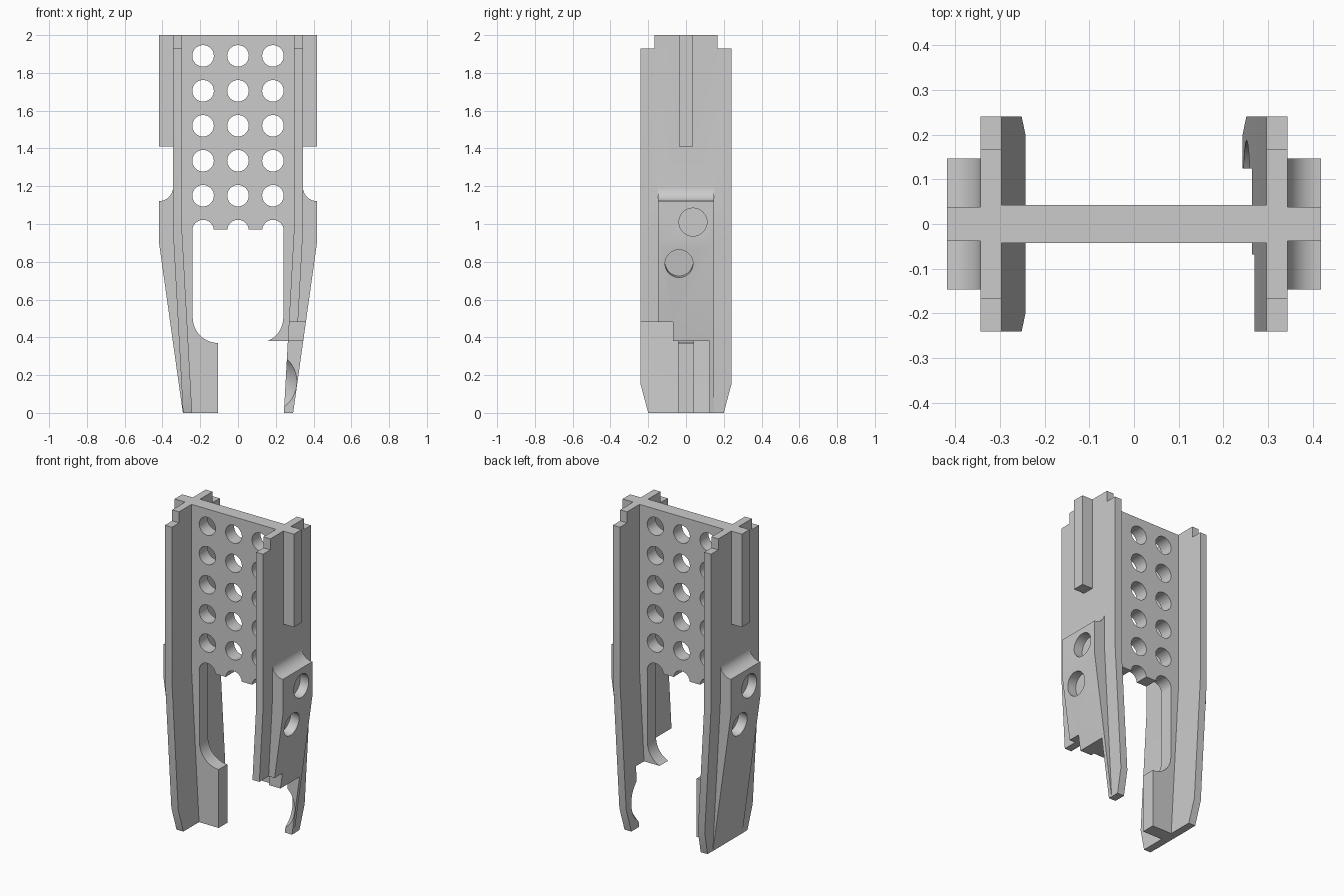
import bpy, bmesh, math
from mathutils import Vector

if "Cube" in bpy.data.objects:
    bpy.data.objects.remove(bpy.data.objects["Cube"])

grey = bpy.data.materials.new("plain grey")
grey.diffuse_color = (0.6, 0.6, 0.6, 1)
grey.use_nodes = True
grey.node_tree.nodes["Principled BSDF"].inputs["Base Color"].default_value = grey.diffuse_color


def finish(bm, name):
    bmesh.ops.recalc_face_normals(bm, faces=bm.faces[:])
    me = bpy.data.meshes.new(name)
    bm.to_mesh(me)
    bm.free()
    me.materials.append(grey)
    ob = bpy.data.objects.new(name, me)
    bpy.context.collection.objects.link(ob)
    return ob


def prism(name, pts, lo, hi, axis="y"):
    """Extrude an XZ profile along y, or a YZ profile along x."""
    bm = bmesh.new()
    place = (lambda a, b, t: (a, t, b)) if axis == "y" else (lambda a, b, t: (t, a, b))
    face = bm.faces.new([bm.verts.new(place(a, b, lo)) for a, b in pts])
    new = bmesh.ops.extrude_face_region(bm, geom=[face])["geom"]
    step = place(0, 0, hi - lo)
    bmesh.ops.translate(bm, vec=step, verts=[v for v in new if isinstance(v, bmesh.types.BMVert)])
    return finish(bm, name)


def box(name, x, y, z):
    return prism(name, [(x[0], z[0]), (x[1], z[0]), (x[1], z[1]), (x[0], z[1])], *y)


def cylinder(name, centre, direction, radius, length):
    bm = bmesh.new()
    bmesh.ops.create_cone(bm, cap_ends=True, segments=40, radius1=radius, radius2=radius, depth=length)
    turn = Vector((0, 0, 1)).rotation_difference(Vector(direction)).to_matrix()
    bmesh.ops.rotate(bm, matrix=turn, verts=bm.verts[:])
    bmesh.ops.translate(bm, vec=centre, verts=bm.verts[:])
    return finish(bm, name)


def combine(target, tool, operation):
    mod = target.modifiers.new("combine", "BOOLEAN")
    mod.operation = operation
    mod.solver = "EXACT"
    mod.object = tool
    bpy.context.view_layer.objects.active = target
    bpy.ops.object.modifier_apply(modifier=mod.name)
    bpy.data.objects.remove(tool, do_unlink=True)


def arc(cx, cz, r, start, end, n=10):
    angles = [math.radians(start + (end - start) * i / n) for i in range(n + 1)]
    return [(cx + r * math.cos(a), cz + r * math.sin(a)) for a in angles]


# Central web: an upside-down U with rounded inner corners
half = [(0.32, 2), (0.32, 0.96), (0.267, 0), (0.105, 0), (0.105, 0.37)]
half += arc(0.105, 0.505, 0.135, -90, 0)[1:] + [(0.24, 0.97)]
frame = prism("frame", half + [(-x, z) for x, z in reversed(half)], -0.043, 0.043)

# Grid of round holes; the lowest row scallops the opening
for x in (-0.185, 0, 0.185):
    for row in range(6):
        combine(frame, cylinder("web_hole", (x, 0, 1.89 - 0.185 * row), (0, 1, 0), 0.057, 0.4),
                "DIFFERENCE")

for s in (-1, 1):
    # Side flange, bent inward, with stepped top and tapered foot
    flange = [(0.344, 2), (0.344, 0.96), (0.291, 0), (0.243, 0), (0.296, 0.96), (0.296, 2)]
    side = prism("side_flange", [(s * x, z) for x, z in flange], -0.3, 0.3)
    edge = [(0.2, 0), (0.24, 0.15), (0.24, 1.93), (0.168, 1.93), (0.168, 2)]
    outline = prism("flange_outline", edge + [(-y, z) for y, z in reversed(edge)], -0.6, 0.6, "x")
    combine(side, outline, "INTERSECT")

    # Outer guide rib
    combine(side, box("rib", sorted((s * 0.32, s * 0.418)), (-0.038, 0.038), (1.41, 2)), "UNION")

    # Grip pad with hollow curved shoulder
    pad = [(0.27, 0), (0.292, 0), (0.418, 0.9)]
    pad += arc(0.418, 1.195, 0.074, 270, 180) + [(0.32, 1.195), (0.32, 0.96)]
    combine(side, prism("grip_pad", [(s * x, z) for x, z in pad], -0.147, 0.147), "UNION")

    # Two blind sockets in each pad
    combine(side, cylinder("upper_socket", (s * 0.418, s * 0.037, 1.01), (1, 0, 0), 0.074, 0.12),
            "DIFFERENCE")
    combine(side, cylinder("lower_socket", (s * 0.4026, -s * 0.037, 0.79), (1, 0, -s * 0.14), 0.074, 0.12),
            "DIFFERENCE")
    combine(frame, side, "UNION")

# Broken right foot: two steps and a round bite
combine(frame, box("front_break", (0.05, 0.6), (-0.4, -0.068), (-0.1, 0.48)), "DIFFERENCE")
combine(frame, box("middle_break", (0.05, 0.6), (-0.1, 0.124), (-0.1, 0.38)), "DIFFERENCE")
bm = bmesh.new()
bmesh.ops.create_uvsphere(bm, u_segments=40, v_segments=24, radius=0.188)
bmesh.ops.translate(bm, vec=(0.15, 0.03, 0.165), verts=bm.verts[:])
combine(frame, finish(bm, "round_bite"), "DIFFERENCE")

# Smooth curved walls, crisp edges
bpy.ops.object.select_all(action="DESELECT")
frame.select_set(True)
bpy.context.view_layer.objects.active = frame
bpy.ops.object.shade_smooth_by_angle(angle=math.radians(25))
